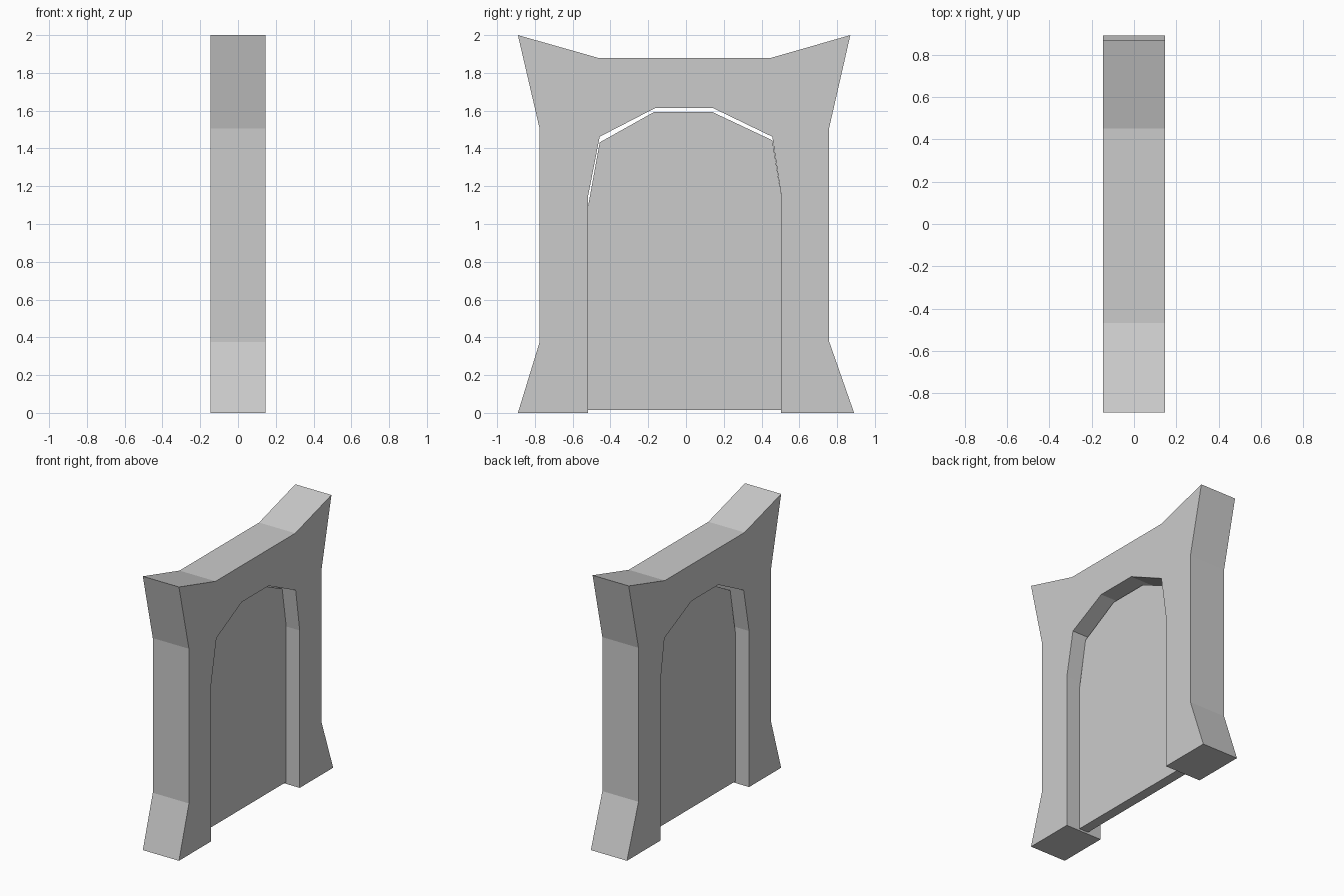
import bpy, bmesh

if "Cube" in bpy.data.objects:
    bpy.data.objects.remove(bpy.data.objects["Cube"])


def extruded_profile(name, profile, half_depth):
    """Extrude a closed (y, z) outline along x, centred on x = 0."""
    bm = bmesh.new()
    face = bm.faces.new([bm.verts.new((-half_depth, y, z)) for y, z in profile])
    ext = bmesh.ops.extrude_face_region(bm, geom=[face], use_keep_orig=True)
    moved = [v for v in ext["geom"] if isinstance(v, bmesh.types.BMVert)]
    bmesh.ops.translate(bm, verts=moved, vec=(2 * half_depth, 0, 0))
    bmesh.ops.recalc_face_normals(bm, faces=bm.faces)
    mesh = bpy.data.meshes.new(name)
    bm.to_mesh(mesh)
    bm.free()
    obj = bpy.data.objects.new(name, mesh)
    bpy.context.collection.objects.link(obj)
    return obj


# Door frame: flared outer outline, then the inside of the arch
outer = [(-0.89, 0), (-0.775, 0.375), (-0.775, 1.505), (-0.89, 2.0),
         (-0.467, 1.88), (0.452, 1.88), (0.87, 2.0),
         (0.757, 1.505), (0.757, 0.38), (0.89, 0)]
arch = [(0.504, 0), (0.504, 1.15), (0.457, 1.462), (0.145, 1.613),
        (-0.165, 1.613), (-0.457, 1.462), (-0.52, 1.14), (-0.52, 0)]
extruded_profile("door_frame", outer + arch, 0.146)

# Thin door panel, recessed equally on both sides
panel = [(-0.52, 0.014), (0.504, 0.014), (0.504, 1.15), (0.457, 1.443),
         (0.137, 1.594), (-0.167, 1.594), (-0.457, 1.432), (-0.52, 1.085)]
extruded_profile("door_panel", panel, 0.037)
